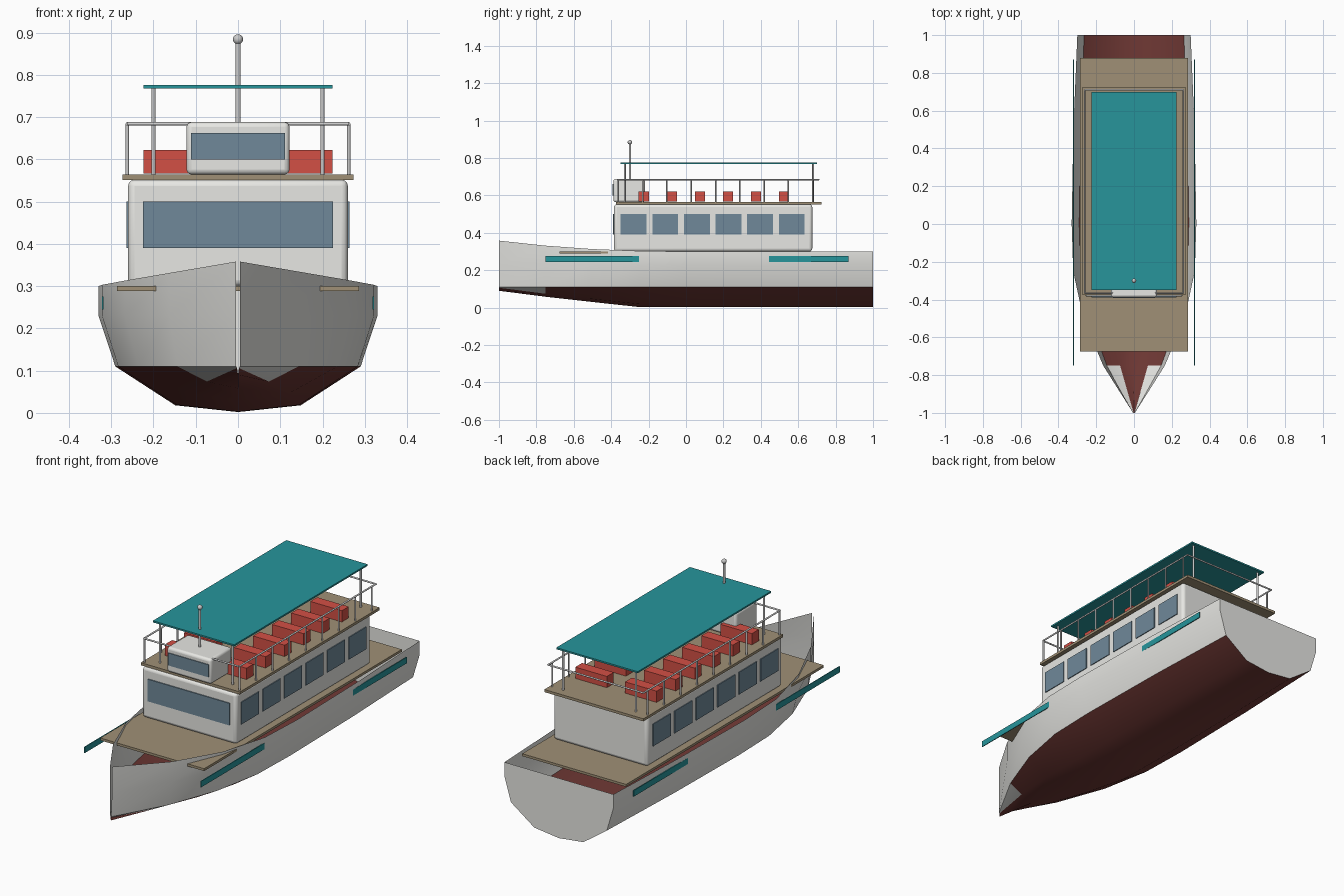
import bpy, bmesh
from mathutils import Vector

if "Cube" in bpy.data.objects:
    bpy.data.objects.remove(bpy.data.objects["Cube"])


def material(name, rgb):
    m = bpy.data.materials.new(name)
    m.diffuse_color = (*rgb, 1)
    m.use_nodes = True
    m.node_tree.nodes["Principled BSDF"].inputs["Base Color"].default_value = m.diffuse_color
    return m


WHITE = material("white_paint", (0.80, 0.80, 0.77))
RED = material("bottom_red", (0.16, 0.04, 0.035))
TAN = material("deck_tan", (0.35, 0.28, 0.18))
TEAL = material("canopy_teal", (0.02, 0.30, 0.33))
GLASS = material("window_glass", (0.16, 0.25, 0.32))
SEAT = material("seat_red", (0.65, 0.08, 0.06))


def finish(bm, name, mats):
    me = bpy.data.meshes.new(name)
    bm.to_mesh(me)
    bm.free()
    ob = bpy.data.objects.new(name, me)
    bpy.context.collection.objects.link(ob)
    for m in mats:
        me.materials.append(m)
    return ob


def smooth(ob, angle=0.5):
    bpy.ops.object.select_all(action='DESELECT')
    ob.select_set(True)
    bpy.context.view_layer.objects.active = ob
    bpy.ops.object.shade_smooth_by_angle(angle=angle)


def box(name, x, y, z, mat, bevel=0):
    bm = bmesh.new()
    bmesh.ops.create_cube(bm, size=1)
    for v in bm.verts:
        v.co = Vector([(r[0] + r[1]) / 2 + c * (r[1] - r[0]) for r, c in zip((x, y, z), v.co)])
    ob = finish(bm, name, [mat])
    if bevel:
        mod = ob.modifiers.new("bevel", 'BEVEL')
        mod.width, mod.segments = bevel, 3
        smooth(ob)
    return ob


def rod(name, a, b, r):
    a, b = Vector(a), Vector(b)
    bpy.ops.mesh.primitive_cylinder_add(vertices=12, radius=r, depth=(b - a).length, location=(a + b) / 2)
    ob = bpy.context.object
    ob.name = name
    ob.rotation_euler = (b - a).to_track_quat('Z', 'Y').to_euler()
    smooth(ob)


# Hull: open shell lofted through stations (y, half width, keel z, sheer z)
stations = [(-1, .005, .09, .358), (-.75, .163, .058, .331), (-.5, .268, .030, .313),
            (-.25, .322, .003, .303), (0, .33, .002, .30), (.5, .321, .002, .30), (1, .30, .002, .30)]
bm = bmesh.new()
rings = []
for y, w, keel, sheer in stations:
    half = [(0.45 * w, keel + .016), (0.88 * w, max(.11, keel + .02)), (w, .23), (w, sheer)]
    pts = [(-x, z) for x, z in reversed(half)] + [(0, keel)] + half
    rings.append([bm.verts.new((x, y, z)) for x, z in pts])
for i, (a, b) in enumerate(zip(rings, rings[1:])):
    for j in range(8):
        f = bm.faces.new((a[j], b[j], b[j + 1], a[j + 1]))
        f.material_index = int(j in (3, 4) or (j in (2, 5) and i > 0))
bm.faces.new(rings[-1])
bmesh.ops.recalc_face_normals(bm, faces=bm.faces)
smooth(finish(bm, "hull", [WHITE, RED]))

# Main deck and rub stripes
box("main_deck", (-.286, .286), (-.675, .88), (.288, .30), TAN)
for s in (-1, 1):
    box("side_stripe", (s * .32 - .002, s * .32 + .002), (-.75, .87), (.245, .275), TEAL)

# Cabin with windows
box("cabin", (-.26, .26), (-.385, .675), (.30, .552), WHITE, .015)
box("cabin_front_window", (-.225, .225), (-.39, -.38), (.39, .50), GLASS)
for s in (-1, 1):
    for i in range(6):
        c = -.28 + .169 * i
        box("side_window", (s * .26 - .004, s * .26 + .004), (c - .069, c + .069), (.39, .50), GLASS)

# Upper deck and wheelhouse
box("upper_deck", (-.273, .273), (-.375, .725), (.551, .564), TAN)
box("wheelhouse", (-.122, .122), (-.388, -.22), (.564, .688), WHITE, .012)
box("wheelhouse_window", (-.111, .111), (-.392, -.382), (.60, .662), GLASS)

# Bench seats in two columns
for s in (-1, 1):
    for i in range(6):
        y = -.253 + .15 * i
        box("seat", sorted((s * .05, s * .224)), (y, y + .054), (.566, .622), SEAT)

# Railing
for s in (-1, 1):
    rod("side_rail", (s * .262, -.366, .684), (s * .262, .712, .684), .004)
    for i in range(9):
        y = -.362 + .13 * i
        rod("rail_post", (s * .262, y, .56), (s * .262, y, .684), .004)
for y in (-.366, .71):
    rod("end_rail", (-.262, y, .684), (.262, y, .684), .004)

# Canopy on four poles
box("canopy", (-.224, .224), (-.35, .70), (.768, .776), TEAL)
for x in (-.2, .2):
    for y in (-.327, .68):
        rod("canopy_pole", (x, y, .56), (x, y, .77), .005)

# Mast with lamp
rod("mast", (0, -.30, .68), (0, -.30, .88), .006)
bpy.ops.mesh.primitive_uv_sphere_add(segments=16, ring_count=8, radius=.012, location=(0, -.30, .884))
bpy.context.object.name = "mast_lamp"
smooth(bpy.context.object)
